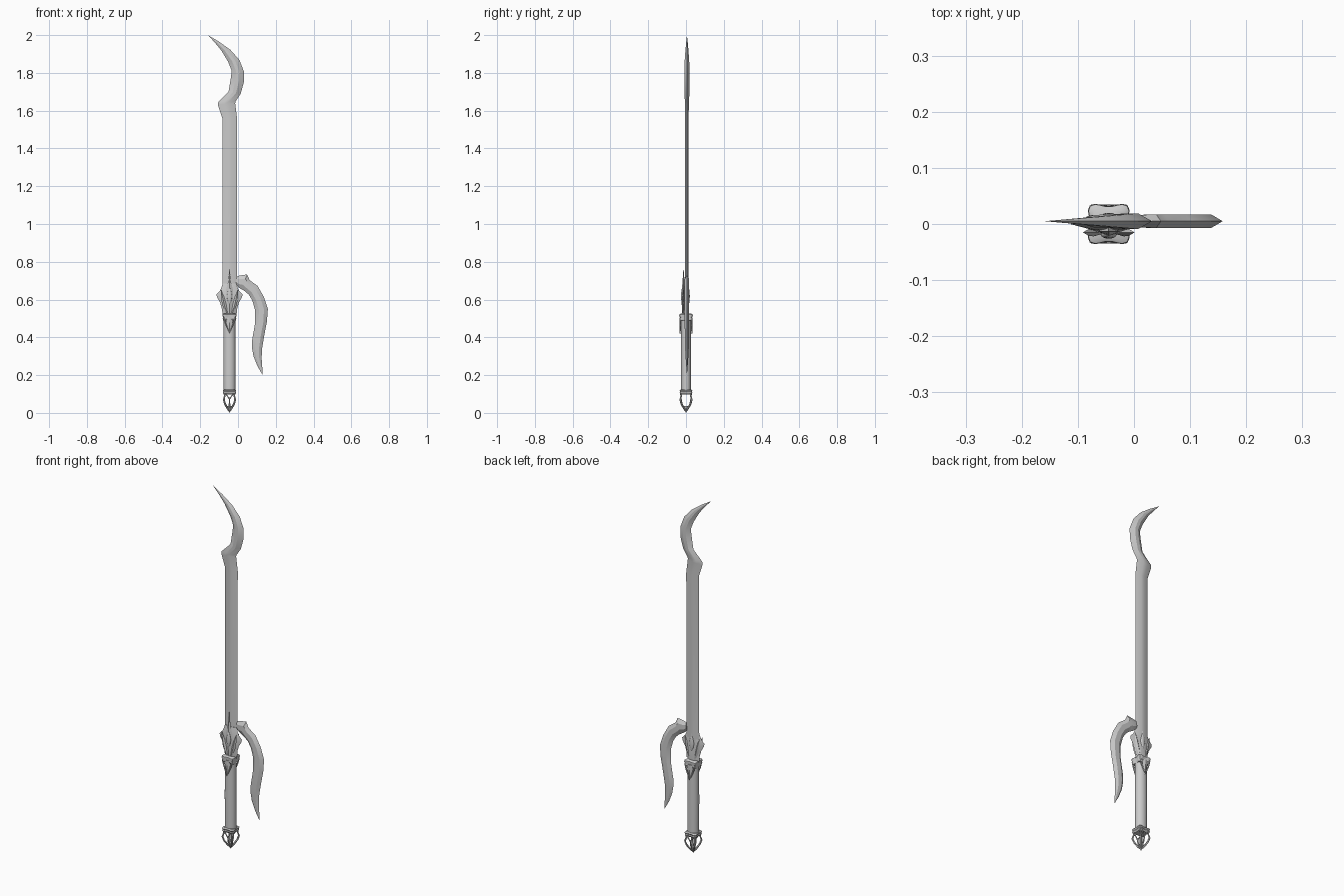
import bpy, bmesh, math

if "Cube" in bpy.data.objects:
    bpy.data.objects.remove(bpy.data.objects["Cube"])

CX = -0.045   # axis of the grip and blade
BY = 0.005    # blade mid plane


def finish(name, bm, angle=22):
    bmesh.ops.remove_doubles(bm, verts=bm.verts, dist=1e-5)
    bmesh.ops.recalc_face_normals(bm, faces=bm.faces)
    me = bpy.data.meshes.new(name)
    bm.to_mesh(me)
    bm.free()
    ob = bpy.data.objects.new(name, me)
    bpy.context.collection.objects.link(ob)
    bpy.ops.object.select_all(action='DESELECT')
    bpy.context.view_layer.objects.active = ob
    ob.select_set(True)
    bpy.ops.object.shade_smooth_by_angle(angle=math.radians(angle))
    return ob


def skin(name, rings, angle=22):
    """Bridge equal-sized rings of points and cap both ends."""
    bm = bmesh.new()
    vs = [[bm.verts.new(p) for p in ring] for ring in rings]
    n = len(vs[0])
    for a, b in zip(vs, vs[1:]):
        for i in range(n):
            bm.faces.new((a[i], a[(i + 1) % n], b[(i + 1) % n], b[i]))
    bm.faces.new(vs[0])
    bm.faces.new(vs[-1])
    return finish(name, bm, angle)


def lens(name, rows, y0=BY, profile=((.35, 1), (.62, 1)), angle=22):
    """Loft between two edge lines; rows are (x1, z1, x2, z2, half thickness)."""
    rings = []
    for x1, z1, x2, z2, th in rows:
        def pt(f, d):
            return (x1 + (x2 - x1) * f, y0 + d * th, z1 + (z2 - z1) * f)
        rings.append([pt(0, 0)] + [pt(f, -d) for f, d in profile] + [pt(1, 0)]
                     + [pt(f, d) for f, d in reversed(profile)])
    return skin(name, rings, angle)


def leaf(name, rows, y0, lean=0.0):
    """Upright leaf: rows are (x offset, z, half width, half thickness)."""
    return lens(name, [(CX + x - w, z, CX + x + w, z, t) for x, z, w, t in rows],
                y0, ((.5, 1),))


def turned(name, rows, sides=24, square=0.0, power=2):
    """Stack of rings (z, rx, ry); square pushes out the four corners."""
    rings = []
    for z, rx, ry in rows:
        ring = []
        for i in range(sides):
            a = 2 * math.pi * i / sides
            k = 1 + square * abs(math.sin(2 * a)) ** power
            ring.append((CX + rx * k * math.cos(a), ry * k * math.sin(a), z))
        rings.append(ring)
    return skin(name, rings, 35)


def strut(name, pts):
    """Tapered bar through points (x, y, z, radius)."""
    cu = bpy.data.curves.new(name, 'CURVE')
    cu.dimensions = '3D'
    cu.bevel_depth = 1.0
    cu.bevel_resolution = 1
    cu.use_fill_caps = True
    sp = cu.splines.new('POLY')
    sp.points.add(len(pts) - 1)
    for p, (x, y, z, r) in zip(sp.points, pts):
        p.co = (CX + x, y, z, 1)
        p.radius = r
    ob = bpy.data.objects.new(name, cu)
    bpy.context.collection.objects.link(ob)
    bpy.ops.object.select_all(action='DESELECT')
    bpy.context.view_layer.objects.active = ob
    ob.select_set(True)
    bpy.ops.object.convert(target='MESH')
    bpy.ops.object.shade_smooth_by_angle(angle=math.radians(50))


# Blade: straight body, notch, then the curled tip
lens("blade", [
    (-.083, .53, -.006, .53, .009),
    (-.083, 1.56, -.005, 1.56, .009),
    (-.106, 1.63, -.015, 1.64, .010),
    (-.104, 1.647, -.012, 1.65, .011),
    (-.050, 1.70, .014, 1.69, .013),
    (-.040, 1.76, .031, 1.75, .014),
    (-.033, 1.81, .032, 1.805, .014),
    (-.052, 1.858, .008, 1.868, .012),
    (-.088, 1.918, -.040, 1.922, .008),
    (-.122, 1.96, -.100, 1.965, .004),
    (-.159, 2.0, -.159, 2.0, 0)])

# Side hook sweeping down from the blade
lens("side_hook", [
    (-.012, .680, -.006, .722, .008),
    (.006, .662, .008, .727, .011),
    (.020, .654, .048, .733, .012),
    (.037, .644, .062, .702, .012),
    (.058, .625, .104, .672, .012),
    (.076, .595, .138, .612, .012),
    (.090, .545, .158, .550, .012),
    (.090, .474, .153, .483, .012),
    (.075, .385, .138, .405, .011),
    (.074, .345, .128, .345, .010),
    (.082, .300, .125, .290, .007),
    (.102, .250, .128, .250, .004),
    (.131, .199, .131, .199, 0)], profile=((.3, 1), (.7, 1)))

# Guard: winged body wrapped round the blade foot
lens("guard_body", [(CX - w, z, CX + w, z + d, t) for z, w, d, t in (
    (.515, .036, 0, .016), (.55, .040, 0, .017), (.585, .050, 0, .016),
    (.612, .066, 0, .013), (.628, .069, 0, .012), (.645, .052, 0, .012),
    (.665, .042, 0, .010), (.685, .036, 0, .005))], y0=0, profile=((.3, .9), (.5, 1), (.7, .9)))

for side, s in (("front", -1), ("back", 1)):
    y = s * .012 - .003
    # Guard ornament: spine, petals and raised gem
    leaf(f"guard_spine_{side}", [(0, .515, .010, .006), (0, .58, .020, .010), (0, .65, .019, .009),
                                 (0, .69, .009, .006), (0, .77, 0, 0)], y + s * -.002)
    bm = bmesh.new()
    bmesh.ops.create_uvsphere(bm, u_segments=16, v_segments=10, radius=1)
    for v in bm.verts:
        v.co = (CX + v.co.x * .014 * (1 - .35 * abs(v.co.z)), y + s * .004 + v.co.y * .007,
                .617 + v.co.z * .045)
    finish(f"guard_gem_{side}", bm, 40)
    for m in (-1, 1):
        leaf(f"guard_petal_{side}", [(m * .012, .52, .004, .003), (m * .027, .57, .011, .007),
                                     (m * .036, .61, .009, .006), (m * .046, .655, 0, 0)], y)
    # Collar fang lying on the grip
    leaf(f"collar_fang_{side}", [(0, .505, .020, .004), (0, .475, .015, .005),
                                 (0, .45, .008, .004), (0, .415, 0, 0)], s * .030)
    for m in (-1, 1):
        strut(f"collar_brace_{side}", [(m * .030, s * .030, .505, .004), (m * .022, s * .030, .475, .004),
                                       (m * .010, s * .032, .445, .003), (0, s * .034, .42, .001)])
        # Pommel cage: corner bars
        strut(f"pommel_corner_bar_{side}", [
            (m * .027, s * .027, .108, .005), (m * .025, s * .025, .092, .004),
            (m * .030, s * .030, .070, .005), (m * .024, s * .024, .048, .005),
            (m * .010, s * .010, .022, .005), (0, 0, .006, .002)])
        # Pommel cage: forked front and back bar
        strut(f"pommel_fork_{side}", [(m * .024, s * .027, .106, .004),
                                      (m * .009, s * .027, .086, .003), (0, s * .027, .072, .003)])
    strut(f"pommel_middle_bar_{side}", [(0, s * .027, .080, .003), (0, s * .022, .05, .004),
                                        (0, s * .008, .02, .004)])

# Grip, collar, pommel ring and pommel point
turned("grip", [(.115, .031, .026), (.3, .032, .027), (.515, .031, .026)])
turned("collar", [(.488, .029, .026), (.498, .032, .031), (.506, .030, .029),
                  (.514, .033, .032), (.522, .032, .031), (.526, .026, .024)], 32, .45, 3)
turned("pommel_ring", [(.098, .027, .025), (.106, .031, .030), (.112, .029, .028),
                       (.118, .032, .031), (.124, .027, .025)], 32, .45, 3)
turned("pommel_point", [(.036, .010, .010), (.024, .013, .013), (.0, .0005, .0005)], 8)
